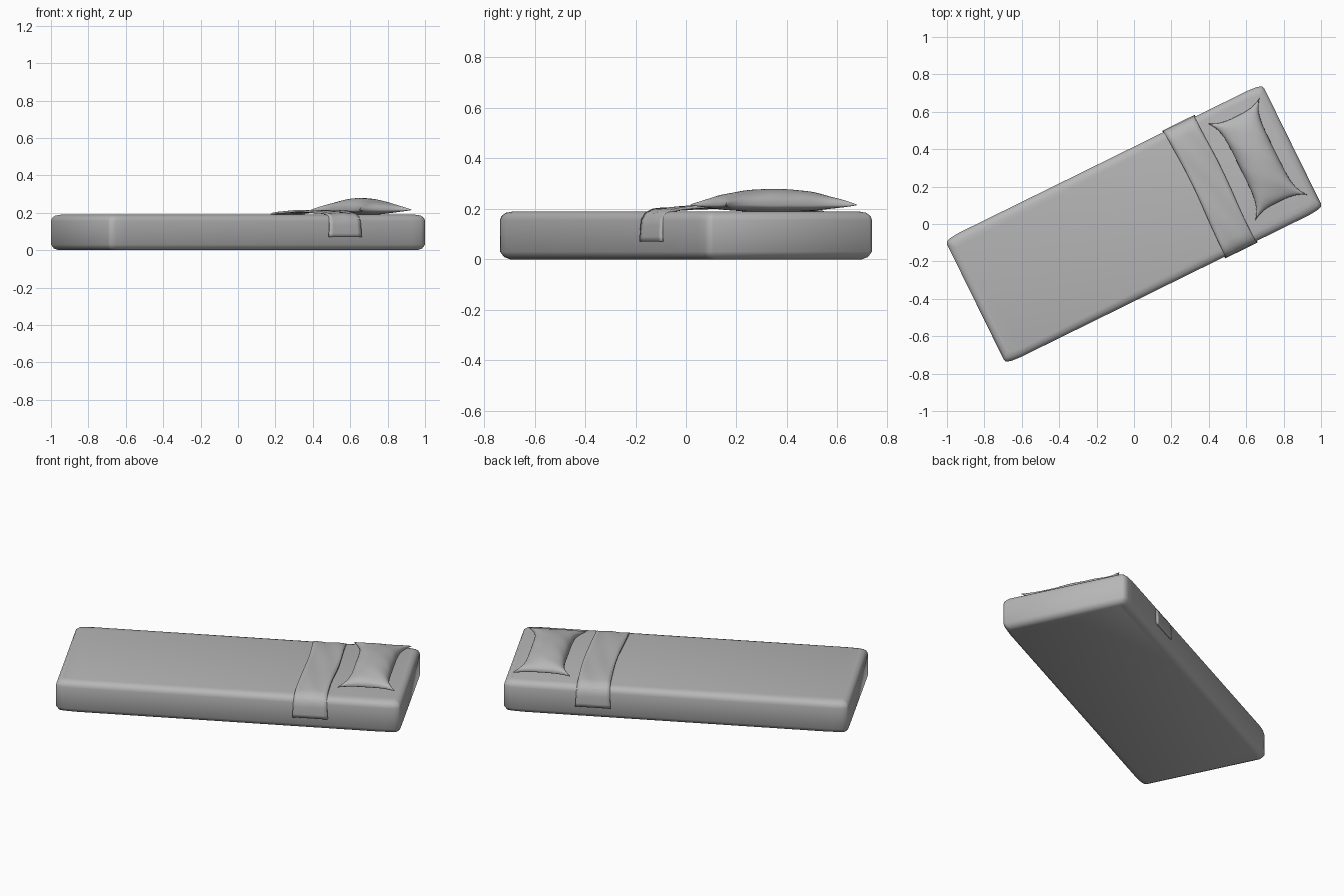
import bpy, bmesh, math

if "Cube" in bpy.data.objects:
    bpy.data.objects.remove(bpy.data.objects["Cube"])

ANGLE = math.radians(26.2)   # the bed lies turned on the ground plane
fabric = bpy.data.materials.new("grey_fabric")
fabric.diffuse_color = (0.47, 0.47, 0.47, 1)
fabric.use_nodes = True
fabric.node_tree.nodes["Principled BSDF"].inputs["Base Color"].default_value = fabric.diffuse_color


def finish(bm, name):
    bmesh.ops.remove_doubles(bm, verts=bm.verts, dist=1e-5)
    bmesh.ops.recalc_face_normals(bm, faces=bm.faces)
    me = bpy.data.meshes.new(name)
    bm.to_mesh(me)
    bm.free()
    me.materials.append(fabric)
    ob = bpy.data.objects.new(name, me)
    bpy.context.collection.objects.link(ob)
    ob.rotation_euler[2] = ANGLE
    bpy.ops.object.select_all(action='DESELECT')
    ob.select_set(True)
    bpy.context.view_layer.objects.active = ob
    bpy.ops.object.shade_smooth_by_angle(angle=math.radians(60))
    return ob


def grid(bm, nu, nv, fn):
    """Quad sheet from a function of two parameters running -1..1."""
    v = [[bm.verts.new(fn(2 * i / nu - 1, 2 * j / nv - 1))
          for j in range(nv + 1)] for i in range(nu + 1)]
    for i in range(nu):
        for j in range(nv):
            bm.faces.new((v[i][j], v[i + 1][j], v[i + 1][j + 1], v[i][j + 1]))


# Mattress: softly clipped corners, rolled top and bottom edges
corner = [(0.945, 0.345), (0.937, 0.36), (0.91, 0.367), (0.86, 0.371)]
plan = corner + [(-x, y) for x, y in reversed(corner)]
plan += [(-x, -y) for x, y in plan]
layers = [(0.03, 0), (0.012, 0.009), (0, 0.03), (0, 0.155),
          (0.004, 0.171), (0.016, 0.184), (0.04, 0.19)]
bm = bmesh.new()
rings = []
for inset, z in layers:
    rings.append([bm.verts.new((x - math.copysign(inset, x),
                                y - math.copysign(inset, y), z)) for x, y in plan])
n = len(plan)
for a, b in zip(rings, rings[1:]):
    for i in range(n):
        bm.faces.new((a[i], a[(i + 1) % n], b[(i + 1) % n], b[i]))
bm.faces.new(rings[0][::-1])
bm.faces.new(rings[-1])
finish(bm, "mattress")

# Folded blanket strip draped over both long sides
path = [(0, 0.207), (0.1, 0.207), (0.2, 0.205), (0.28, 0.2), (0.325, 0.194),
        (0.355, 0.179), (0.37, 0.155), (0.375, 0.11), (0.375, 0.07)]


def blanket(s, t):
    f = abs(t) * (len(path) - 1)
    k = min(int(f), len(path) - 2)
    f -= k
    y = path[k][0] * (1 - f) + path[k + 1][0] * f
    z = path[k][1] * (1 - f) + path[k + 1][1] * f
    y = math.copysign(y, t)
    half = 0.089 + 0.008 * abs(t) ** 3
    x = 0.457 + s * half + 0.005 * math.sin(9 * y + 1)
    z += 0.003 * math.sin(16 * y + 5 * s) * (1 - t * t)
    return x, y, z


bm = bmesh.new()
grid(bm, 8, 32, blanket)
strip = finish(bm, "blanket_strip")
sol = strip.modifiers.new("thickness", 'SOLIDIFY')
sol.thickness = 0.011
sol.offset = 0


# Pillow: two puffed sheets meeting at a pinched seam
def pillow_side(top):
    def fn(s, t):
        s, t = math.sin(s * math.pi / 2), math.sin(t * math.pi / 2)
        x = s * (0.104 + 0.055 * abs(t) ** 5)
        y = t * (0.255 + 0.037 * abs(s) ** 3)
        puff = max(0, (1 - s * s) * (1 - t * t)) ** 0.4
        ripple = 1 + 0.05 * math.sin(11 * t + 4 * s) * max(s * s, t * t)
        z = 0.215 + puff * ripple * (0.064 if top else -0.028)
        return 0.745 + x, 0.02 + y, z
    return fn


bm = bmesh.new()
for top in (True, False):
    grid(bm, 24, 32, pillow_side(top))
finish(bm, "pillow")
